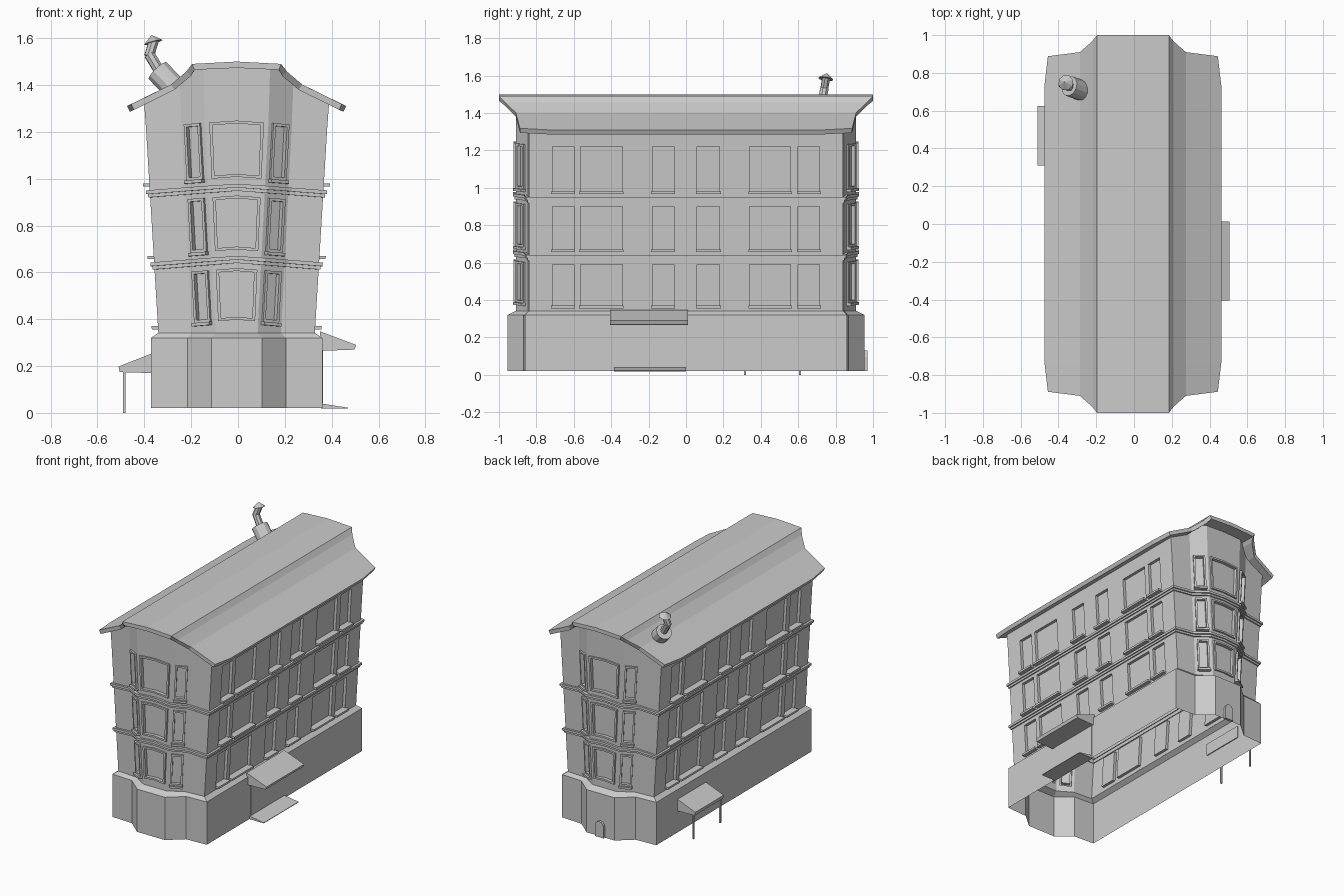
import bpy, bmesh, math
from mathutils import Vector

if "Cube" in bpy.data.objects:
    bpy.data.objects.remove(bpy.data.objects["Cube"])

SHIFT = -0.006          # the building sits slightly left of the origin
TOP = 9.0               # marker: wall runs up to the roof
FLOORS = [(0.37, 0.59), (0.67, 0.90), (0.98, 1.22)]
ROOF = [(0, 1.5, 1.0), (0.19, 1.49, 1.0), (0.215, 1.457, 0.968), (0.28, 1.402, 0.91), (0.45, 1.318, 0.888)]


def finish(bm, name, recalc=True):
    bmesh.ops.remove_doubles(bm, verts=bm.verts, dist=0.0003)
    if recalc:
        bmesh.ops.recalc_face_normals(bm, faces=bm.faces)
    me = bpy.data.meshes.new(name)
    bm.to_mesh(me)
    bm.free()
    ob = bpy.data.objects.new(name, me)
    bpy.context.collection.objects.link(ob)
    return ob


def face(bm, pts):
    return bm.faces.new([bm.verts.new(p) for p in pts])


def roof_z(x):
    x = abs(x)
    for (x0, z0, _), (x1, z1, _) in zip(ROOF, ROOF[1:]):
        if x <= x1:
            return z0 + (z1 - z0) * (x - x0) / (x1 - x0)
    return ROOF[-1][1]


def half_width(z):
    return 0.334 + 0.058 * (z - 0.34) / 0.96


def outline(z):
    """Counterclockwise plan of the upper storeys; walls lean outwards."""
    t = (z - 0.34) / 0.96
    w, b, c = half_width(z), 0.19 + 0.05 * t, 0.09 + 0.05 * t
    half = [(-w, -.84), (-b, -.85), (-c, -.91), (c, -.91), (b, -.85), (w, -.84)]
    return half + [(-x, -y) for x, y in half]


def arch(x, z):
    """End walls have storeys lifted towards the middle."""
    return 0.028 * max(0, 1 - abs(x) / half_width(z)) if z > 0.35 else 0


def point(i, u, z, depth=0):
    o = outline(1.36 if z == TOP else z)
    a, b = Vector(o[i]), Vector(o[(i + 1) % 12])
    p, d = a.lerp(b, u), (b - a).normalized()
    zz = roof_z(p.x) - 0.012 if z == TOP else z + arch(p.x, z)
    return Vector((p.x + SHIFT + d.y * depth, p.y - d.x * depth, zz))


def panel(i, u0, u1, z0, z1, depth=0):
    m = (u0 + u1) / 2
    low = [point(i, u, z0, depth) for u in (u0, m, u1)]
    return low + [point(i, u, z1, depth) for u in (u1, m, u0)]


def stepped(bm, i, u0, u1, z0, z1, steps):
    """Panel pushed in or out through (inset, depth) steps, then capped."""
    o = outline(z0)
    n = (Vector(o[i]) - Vector(o[(i + 1) % 12])).length
    prev = panel(i, u0, u1, z0, z1)
    for s, depth in steps:
        cur = panel(i, u0 + s / n, u1 - s / n, z0 + s, z1 - s, depth)
        for k in range(6):
            j = (k + 1) % 6
            face(bm, [prev[k], prev[j], cur[j], cur[k]])
        prev = cur
    face(bm, prev)


# Upper walls with recessed windows, and sills
side = [y + 0.84 for y in (-.715, -.60, -.565, -.34, -.18, -.065, .06, .18, .34, .56, .60, .715)]
USPLIT = {5: [0] + [v / 1.68 for v in side] + [1], 2: [0, .07, .93, 1],
          1: [0, .16, .84, 1], 3: [0, .16, .84, 1]}
bay_steps = [(0, .012), (.012, .012), (.012, -.012)]
walls, sills = bmesh.new(), bmesh.new()
zs = [0.34] + [z for f in FLOORS for z in f] + [TOP]
for i in range(12):
    us = USPLIT.get(i % 6, [0, 1])
    is_side = i % 6 == 5
    for a in range(len(us) - 1):
        for b in range(len(zs) - 1):
            cell = (i, us[a], us[a + 1], zs[b], zs[b + 1])
            if a % 2 and b % 2:
                stepped(walls, *cell, [(0, -.02)] if is_side else bay_steps)
                if i % 6 != 2:
                    e = 0.004 if is_side else 0.03
                    stepped(sills, i, us[a] - e, us[a + 1] + e, zs[b] - .014, zs[b], [(0, .027)])
            else:
                face(walls, panel(*cell))
finish(walls, "upper_walls", False)
finish(sills, "window_sills", False)


def loft(name, rings):
    bm = bmesh.new()
    for r, s in zip(rings, rings[1:]):
        for k in range(len(r)):
            j = (k + 1) % len(r)
            face(bm, [r[k], r[j], s[j], s[k]])
    return finish(bm, name, False)


# Base, open underneath, with a sloping ledge
half = [(-.366, -.86), (-.21, -.868), (-.108, -.955), (.108, -.955), (.21, -.868), (.366, -.86)]
plan = half + [(-x, -y) for x, y in half]
loft("base", [[(x + SHIFT, y, z) for x, y in plan] for z in (0.02, 0.32)] +
     [[(x + SHIFT, y, 0.342) for x, y in outline(0.34)]])


# Bands between storeys
def band_ring(z, d):
    o = outline(z)
    o = o[:3] + [(0, -.91)] + o[3:9] + [(0, .91)] + o[9:]
    sg = lambda v: (v > 0) - (v < 0)
    return [(x + SHIFT + sg(x) * d, y + sg(y) * d, z + arch(x, z)) for x, y in o]


for k, z in enumerate((0.612, 0.92)):
    loft("storey_band_%d" % (k + 1), [band_ring(z + h, d) for h, d in (
        (0, -.005), (0, .008), (.014, .008), (.014, .016), (.03, .016), (.03, -.005))])

# Roof with flared eaves and projecting gable peaks
bm = bmesh.new()
prof = [(-x, z, y) for x, z, y in ROOF[:0:-1]] + ROOF
rows = []
for x, z, y in prof:
    mid = x * 0.468 / 0.45 if abs(x) == 0.45 else x
    zm = z - (0.008 if abs(x) == 0.45 else 0)
    rows.append([bm.verts.new((px + SHIFT, py, pz)) for px, py, pz in
                 ((x, -y, z), (mid, -.735, zm), (mid, .735, zm), (x, y, z))])
for r, s in zip(rows, rows[1:]):
    for k in range(3):
        bm.faces.new([r[k], s[k], s[k + 1], r[k + 1]])
roof = finish(bm, "roof", False)
mod = roof.modifiers.new("thickness", 'SOLIDIFY')
mod.thickness, mod.offset = 0.027, -1


# Parts extruded along y from an x-z profile
def extrude_y(name, profile, y0, y1):
    bm = bmesh.new()
    f = face(bm, [(x, y0, z) for x, z in profile])
    r = bmesh.ops.extrude_face_region(bm, geom=[f])
    vs = [v for v in r["geom"] if isinstance(v, bmesh.types.BMVert)]
    bmesh.ops.translate(bm, verts=vs, vec=(0, y1 - y0, 0))
    return finish(bm, name)


extrude_y("entrance_canopy", [(.35, .348), (.505, .29), (.497, .27), (.35, .265)], -.405, .012)
extrude_y("entrance_ramp", [(.355, .04), (.47, .022), (.47, .018), (.355, .018)], -.385, .0)
extrude_y("entrance_door", [(.355, .04), (.363, .04), (.363, .268), (.355, .268)], -.375, -.003)
extrude_y("rear_canopy", [(-.365, .255), (-.51, .198), (-.505, .174), (-.365, .17)], .31, .625)
for k, y in enumerate((.31, .605)):
    extrude_y("canopy_post_%d" % (k + 1), [(-.491, 0), (-.48, 0), (-.48, .18), (-.491, .18)], y, y + .011)

# Small arched hatch on the back bay
bm = bmesh.new()
pts = [(-.033, .02), (.033, .02)] + [(.033 * math.cos(a), .095 + .036 * math.sin(a))
                                      for a in [math.pi * k / 6 for k in range(7)]]
a = [(x + SHIFT, .95, z) for x, z in pts]
b = [(x + SHIFT, .97, z) for x, z in pts]
face(bm, b)
for k in range(len(pts)):
    j = (k + 1) % len(pts)
    face(bm, [a[k], a[j], b[j], b[k]])
finish(bm, "arched_hatch")


# Chimney: tilted drum, bent pipe and conical cap
def tube(name, p, q, r1, r2, sides=12):
    p, q = Vector(p), Vector(q)
    bm = bmesh.new()
    bmesh.ops.create_cone(bm, cap_ends=True, segments=sides, radius1=r1, radius2=r2, depth=(q - p).length)
    ob = finish(bm, name)
    ob.location = (p + q) / 2
    ob.rotation_euler = (q - p).to_track_quat('Z', 'Y').to_euler()


tube("chimney_drum", (-.275, .705, 1.39), (-.342, .73, 1.46), .054, .054)
tube("chimney_pipe_lower", (-.33, .725, 1.45), (-.378, .74, 1.53), .024, .024, 8)
tube("chimney_pipe_upper", (-.38, .738, 1.522), (-.358, .75, 1.592), .022, .022, 8)
tube("chimney_cap", (-.361, .748, 1.582), (-.369, .752, 1.612), .042, .002, 8)
